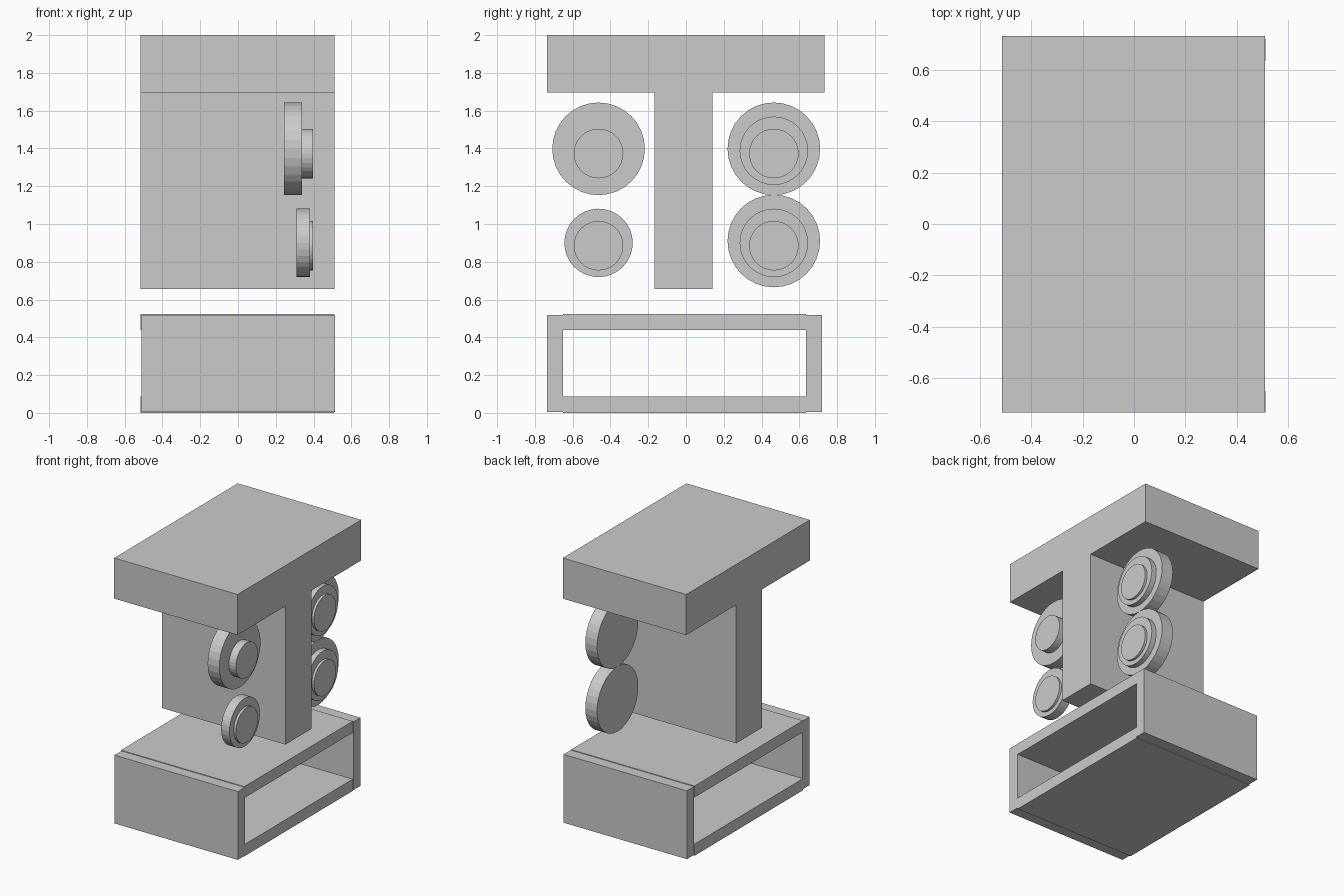
import bpy
import bmesh
import math
from mathutils import Matrix, Vector

cube = bpy.data.objects.get("Cube")
if cube:
    bpy.data.objects.remove(cube, do_unlink=True)

# Single plain grey material
grey = bpy.data.materials.new("plain grey")
grey.use_nodes = True
colour = (0.6, 0.6, 0.6, 1)
grey.diffuse_color = colour
grey.node_tree.nodes["Principled BSDF"].inputs["Base Color"].default_value = colour


def finish(name, bm):
    bmesh.ops.recalc_face_normals(bm, faces=bm.faces)
    mesh = bpy.data.meshes.new(name)
    bm.to_mesh(mesh)
    bm.free()
    mesh.materials.append(grey)
    obj = bpy.data.objects.new(name, mesh)
    bpy.context.collection.objects.link(obj)
    return obj


def box(name, low, high):
    low, high = Vector(low), Vector(high)
    bm = bmesh.new()
    place = Matrix.Translation((low + high) / 2) @ Matrix.Diagonal((*(high - low), 1))
    bmesh.ops.create_cube(bm, size=1, matrix=place)
    return finish(name, bm)


def disc(name, x0, x1, y, z, radius):
    bm = bmesh.new()
    place = Matrix.Translation(((x0 + x1) / 2, y, z)) @ Matrix.Rotation(math.pi / 2, 4, "Y")
    bmesh.ops.create_cone(bm, cap_ends=True, segments=32, radius1=radius,
                          radius2=radius, depth=x1 - x0, matrix=place)
    return finish(name, bm)


def extrude_profile(name, profile, x0, x1):
    bm = bmesh.new()
    face = bm.faces.new([bm.verts.new((x0, y, z)) for y, z in profile])
    result = bmesh.ops.extrude_face_region(bm, geom=[face])
    verts = [v for v in result["geom"] if isinstance(v, bmesh.types.BMVert)]
    bmesh.ops.translate(bm, verts=verts, vec=(x1 - x0, 0, 0))
    return finish(name, bm)


# T-shaped upper body: wide slab with a central web
extrude_profile("t_body", [
    (-0.735, 2.0), (-0.735, 1.695), (-0.167, 1.695), (-0.167, 0.655),
    (0.14, 0.655), (0.14, 1.695), (0.733, 1.695), (0.733, 2.0)], -0.515, 0.511)

# Open rectangular base frame, with panels slightly offset from the plates
for name, z0, z1 in (("base_bottom_plate", 0, 0.088), ("base_top_plate", 0.438, 0.524)):
    box(name, (-0.516, -0.652, z0), (0.509, 0.636, z1))
for name, y0, y1 in (("base_front_panel", -0.735, -0.652), ("base_back_panel", 0.636, 0.721)):
    box(name, (-0.512, y0, 0.006), (0.513, y1, 0.519))

# Stepped discs: two large ones at the back
for level, z in (("upper", 1.398), ("lower", 0.91)):
    disc(f"back_{level}_wheel", 0.243, 0.34, 0.465, z, 0.245)
    disc(f"back_{level}_ring", 0.31, 0.38, 0.465, z - 0.01, 0.181)
    disc(f"back_{level}_hub", 0.34, 0.398, 0.465, z - 0.025, 0.131)

# Front discs: a large upper one and a smaller lower one
disc("front_upper_wheel", 0.243, 0.34, -0.463, 1.398, 0.245)
disc("front_upper_hub", 0.34, 0.398, -0.463, 1.373, 0.131)
disc("front_lower_wheel", 0.31, 0.38, -0.463, 0.9, 0.181)
disc("front_lower_hub", 0.34, 0.398, -0.463, 0.885, 0.131)
